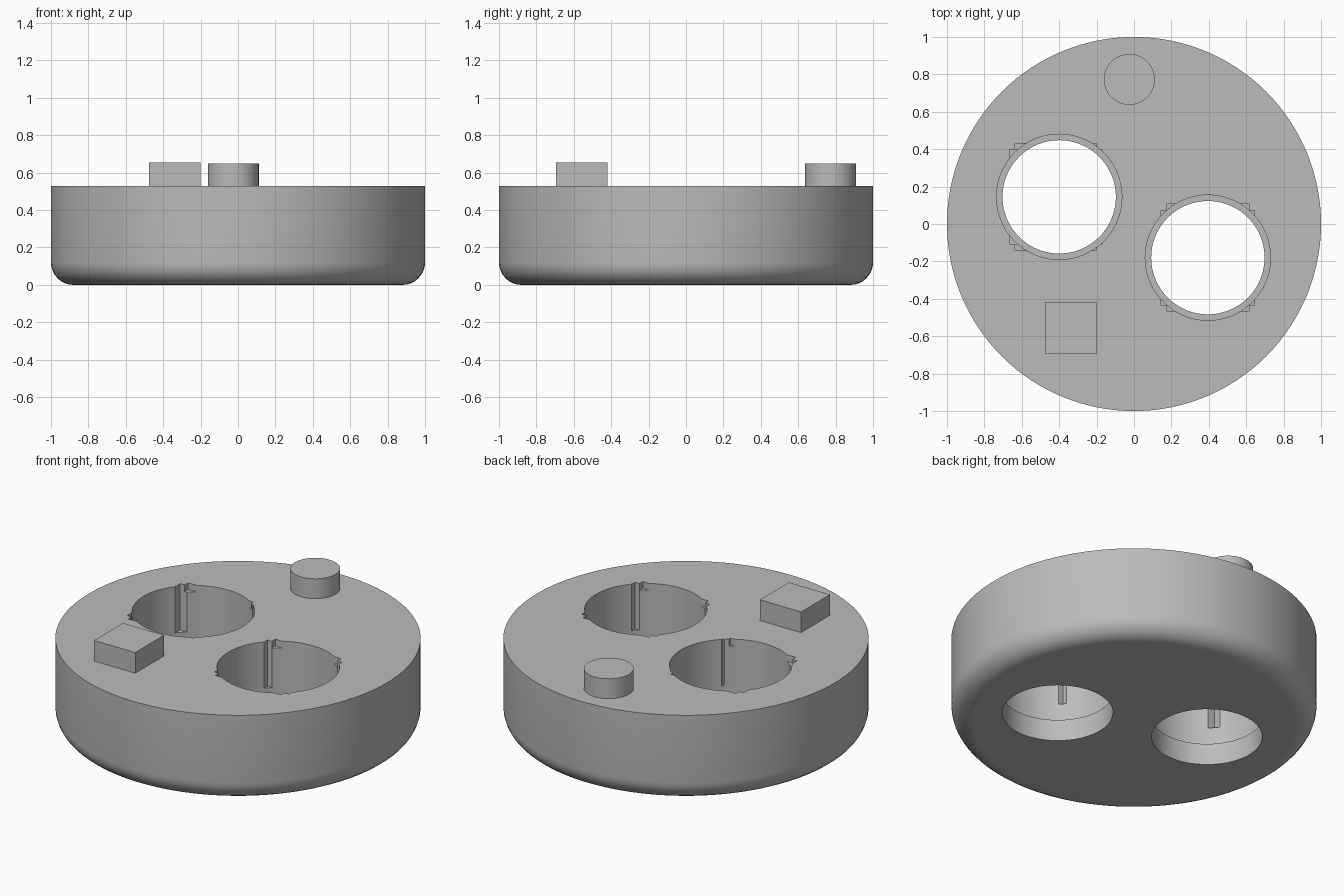
import bpy, bmesh, math

if "Cube" in bpy.data.objects:
    bpy.data.objects.remove(bpy.data.objects["Cube"])

grey = bpy.data.materials.new("grey")
grey.diffuse_color = (0.5, 0.5, 0.5, 1)
grey.use_nodes = True
grey.node_tree.nodes["Principled BSDF"].inputs["Base Color"].default_value = grey.diffuse_color
TOP = 0.53


def finish(bm, name):
    bmesh.ops.recalc_face_normals(bm, faces=bm.faces)
    mesh = bpy.data.meshes.new(name)
    bm.to_mesh(mesh)
    bm.free()
    obj = bpy.data.objects.new(name, mesh)
    mesh.materials.append(grey)
    bpy.context.collection.objects.link(obj)
    return obj


def lathe(name, profile, cx=0, cy=0, sides=96):
    """Closed solid of revolution from (radius, z) points, capped at both ends."""
    bm = bmesh.new()
    rings = [[bm.verts.new((cx + r * math.cos(2 * math.pi * i / sides),
                            cy + r * math.sin(2 * math.pi * i / sides), z))
              for i in range(sides)] for r, z in profile]
    for a, b in zip(rings, rings[1:]):
        for i in range(sides):
            j = (i + 1) % sides
            bm.faces.new((a[i], a[j], b[j], b[i]))
    bm.faces.new(rings[0])
    bm.faces.new(rings[-1])
    return finish(bm, name)


def box(name, x0, x1, y0, y1, z0, z1):
    bm = bmesh.new()
    bmesh.ops.create_cube(bm, size=1)
    for v in bm.verts:
        v.co = (x1 if v.co.x > 0 else x0, y1 if v.co.y > 0 else y0, z1 if v.co.z > 0 else z0)
    return finish(bm, name)


def smooth(obj):
    bpy.ops.object.select_all(action='DESELECT')
    obj.select_set(True)
    bpy.context.view_layer.objects.active = obj
    bpy.ops.object.shade_smooth_by_angle(angle=math.radians(30))


def cut(obj, cutter):
    bpy.context.view_layer.objects.active = obj
    mod = obj.modifiers.new("cut", 'BOOLEAN')
    mod.operation, mod.solver, mod.object = 'DIFFERENCE', 'EXACT', cutter
    bpy.ops.object.modifier_apply(modifier=mod.name)
    bpy.data.objects.remove(cutter)


# Round body with a rolled lower edge
R = 0.12
arc = [(1 - R + R * math.sin(math.pi / 2 * k / 8), R - R * math.cos(math.pi / 2 * k / 8))
       for k in range(9)]
body = lathe("body", arc + [(1, TOP)], sides=128)

# Two stepped through holes, each with deep corner slots and shallow corner steps
# (centre x, centre y, deep slot x range, shallow step x range)
for cx, cy, deep, shallow in ((-0.4, 0.145, (-0.265, 0.23), (-0.235, 0.20)),
                              (0.395, -0.18, (-0.25, 0.25), (-0.22, 0.22))):
    cut(body, lathe("hole_cutter", [(0.303, -0.1), (0.303, 0.13), (0.335, 0.13), (0.335, 0.8)], cx, cy))
    cut(body, box("slot_cutter", cx + deep[0], cx + deep[1], cy - 0.253, cy + 0.253, 0.25, 0.8))
    cut(body, box("step_cutter", cx + shallow[0], cx + shallow[1], cy - 0.286, cy + 0.286, TOP - 0.04, 0.8))
smooth(body)

# Raised markers on the top face
box("square_peg", -0.475, -0.2, -0.695, -0.42, TOP - 0.02, 0.655)
smooth(lathe("round_peg", [(0.136, TOP - 0.02), (0.136, 0.65)], -0.025, 0.773, 64))
